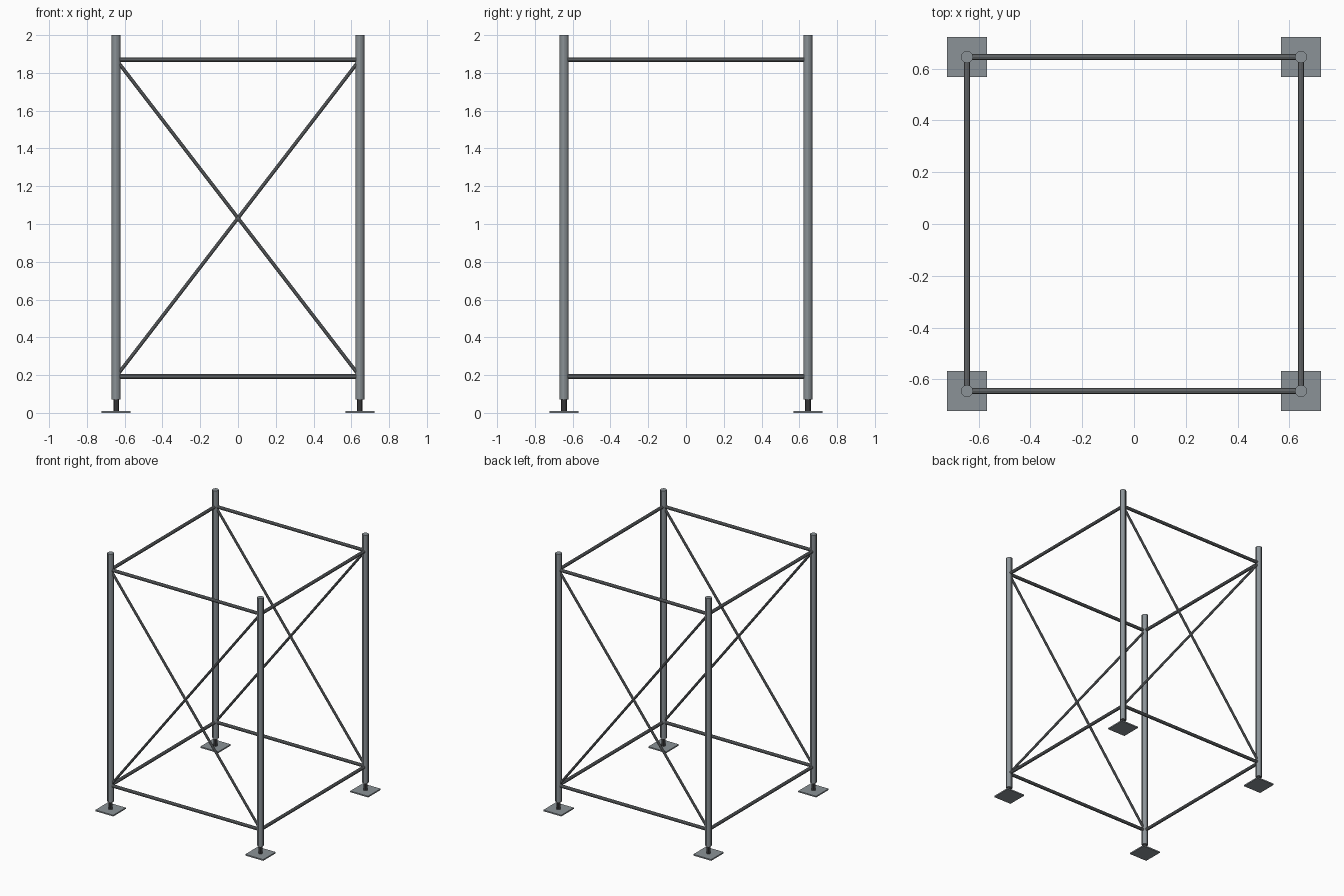
import bpy
from mathutils import Vector

cube = bpy.data.objects.get("Cube")
if cube:
    bpy.data.objects.remove(cube, do_unlink=True)


def material(name, colour):
    mat = bpy.data.materials.new(name)
    mat.use_nodes = True
    mat.diffuse_color = colour
    mat.node_tree.nodes["Principled BSDF"].inputs["Base Color"].default_value = colour
    return mat


GALVANISED = material("galvanised_steel", (0.26, 0.29, 0.31, 1))
RAIL_STEEL = material("rail_steel", (0.19, 0.205, 0.215, 1))
JACK_STEEL = material("dark_jack_steel", (0.06, 0.06, 0.065, 1))

HALF = 0.645           # tube centre lines
LOW, HIGH = 0.193, 1.87  # ledger heights


def tube(name, start, end, radius, mat, sides=10):
    """Straight tube between two points."""
    start, end = Vector(start), Vector(end)
    axis = end - start
    bpy.ops.mesh.primitive_cylinder_add(
        vertices=sides, radius=radius, depth=axis.length, location=(start + end) / 2,
        rotation=axis.to_track_quat("Z", "Y").to_euler())
    obj = bpy.context.object
    obj.name = name
    obj.data.materials.append(mat)
    bpy.ops.object.shade_smooth_by_angle()
    return obj


# Uprights, each on a screw jack and a square base plate
for y, depth in ((-HALF, "front"), (HALF, "back")):
    for x, side in ((-HALF, "right"), (HALF, "left")):
        corner = f"{depth}_{side}"
        tube(f"{corner}_upright", (x, y, 0.07), (x, y, 2), 0.0235, GALVANISED, 12)
        tube(f"{corner}_jack", (x, y, 0.008), (x, y, 0.09), 0.016, JACK_STEEL)
        bpy.ops.mesh.primitive_cube_add(size=1, location=(x, y, 0.005))
        plate = bpy.context.object
        plate.name = f"{corner}_base_plate"
        plate.scale = (0.154, 0.154, 0.01)
        plate.data.materials.append(GALVANISED)

# Horizontal ledgers around all four sides, low and high
for z, level in ((LOW, "lower"), (HIGH, "upper")):
    for s, depth, side in ((-1, "front", "right"), (1, "back", "left")):
        tube(f"{level}_{depth}_ledger", (-HALF, s * HALF, z), (HALF, s * HALF, z),
             0.0125, RAIL_STEEL)
        tube(f"{level}_{side}_ledger", (s * HALF, -HALF, z), (s * HALF, HALF, z),
             0.0125, RAIL_STEEL)

# Crossed diagonal braces on the front and back
for y, depth in ((-HALF, "front"), (HALF, "back")):
    for s, way in ((-1, "falling"), (1, "rising")):
        tube(f"{depth}_{way}_brace", (-s * HALF, y, LOW), (s * HALF, y, HIGH),
             0.0095, RAIL_STEEL)
